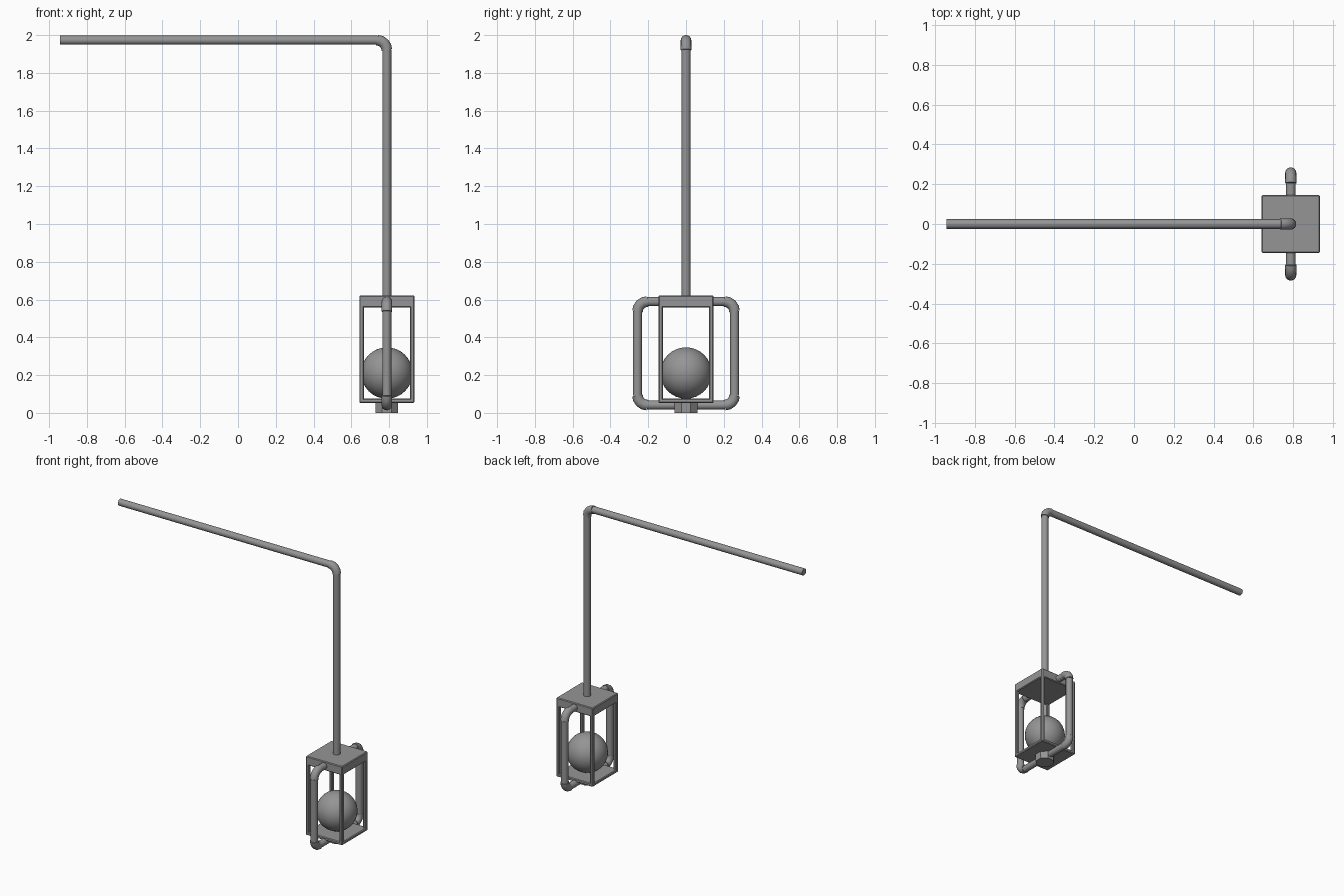
import bpy, bmesh, math
from mathutils import Vector

old = bpy.data.objects.get("Cube")
if old:
    bpy.data.objects.remove(old)

grey = bpy.data.materials.new("mid_grey")
grey.use_nodes = True
COLOUR = (0.3, 0.3, 0.3, 1)
grey.diffuse_color = COLOUR
grey.node_tree.nodes["Principled BSDF"].inputs["Base Color"].default_value = COLOUR

CX = 0.788        # lantern axis
HALF = 0.146      # half width of the lantern
PIPE, COLLAR = 0.024, 0.028


def finish(obj, name, smooth=True):
    obj.name = name
    obj.data.materials.clear()
    obj.data.materials.append(grey)
    if smooth:
        bpy.ops.object.select_all(action='DESELECT')
        obj.select_set(True)
        bpy.context.view_layer.objects.active = obj
        bpy.ops.object.shade_smooth_by_angle(angle=math.radians(35))
    return obj


def box(name, centre, size, bevel=0.005):
    bpy.ops.mesh.primitive_cube_add(size=1, location=centre)
    obj = bpy.context.object
    obj.scale = size
    bpy.ops.object.transform_apply(location=False, rotation=False, scale=True)
    mod = obj.modifiers.new("soft_edges", 'BEVEL')
    mod.width, mod.segments = bevel, 1
    return finish(obj, name, False)


def tube(name, points, radius, sides=16):
    """Sweep a round section along a planar path, mitring each joint."""
    pts = [Vector(p) for p in points]
    dirs = [(b - a).normalized() for a, b in zip(pts, pts[1:])]
    normal = Vector((1, 0, 0)) if all(abs(d.x) < 1e-5 for d in dirs) else Vector((0, 1, 0))
    bm = bmesh.new()
    rings = []
    for i, p in enumerate(pts):
        before, after = dirs[max(i - 1, 0)], dirs[min(i, len(dirs) - 1)]
        tangent = (before + after).normalized()
        side = tangent.cross(normal) / max(tangent.dot(before), 0.3)
        angles = [2 * math.pi * k / sides for k in range(sides)]
        rings.append([bm.verts.new(p + radius * (math.cos(a) * normal + math.sin(a) * side))
                      for a in angles])
    for r0, r1 in zip(rings, rings[1:]):
        for k in range(sides):
            n = (k + 1) % sides
            bm.faces.new((r0[k], r0[n], r1[n], r1[k]))
    bm.faces.new(rings[0])
    bm.faces.new(rings[-1])
    bmesh.ops.recalc_face_normals(bm, faces=bm.faces)
    mesh = bpy.data.meshes.new(name)
    bm.to_mesh(mesh)
    bm.free()
    obj = bpy.data.objects.new(name, mesh)
    bpy.context.collection.objects.link(obj)
    return finish(obj, name)


def elbow(name, corner, d_in, d_out, bend=0.052, steps=4):
    """Thicker collar turning from d_in to d_out around a corner."""
    c, a, b = Vector(corner), Vector(d_in), Vector(d_out)
    hub = c - a * bend + b * bend
    path = []
    for i in range(steps + 1):
        t = math.pi / 2 * i / steps
        path.append(hub - b * bend * math.cos(t) + a * bend * math.sin(t))
    return tube(name, path, COLLAR)


# Hanging bracket
TOP = 1.973
GAP = 0.05
tube("bracket_arm", [(-0.942, 0, TOP), (CX - GAP, 0, TOP)], PIPE)
tube("bracket_drop", [(CX, 0, TOP - GAP), (CX, 0, 0.6)], PIPE)
elbow("bracket_elbow", (CX, 0, TOP), (1, 0, 0), (0, 0, -1))

# Lantern cage
box("lantern_cap", (CX, 0, 0.59), (2 * HALF, 2 * HALF, 0.064))
box("lantern_floor", (CX, 0, 0.064), (2 * HALF, 2 * HALF, 0.022))
POST = 0.024
for sx, x_name in ((-1, "right"), (1, "left")):
    for sy, y_name in ((-1, "front"), (1, "back")):
        off = HALF - POST / 2
        box(f"post_{y_name}_{x_name}", (CX + sx * off, sy * off, 0.315), (POST, POST, 0.515))

# Globe inside the cage
bpy.ops.mesh.primitive_uv_sphere_add(segments=32, ring_count=16, radius=0.136,
                                     location=(CX, 0, 0.211))
finish(bpy.context.object, "globe")

# Hub below the floor
bpy.ops.mesh.primitive_cylinder_add(vertices=8, radius=0.065, depth=0.06,
                                    location=(CX, 0, 0.03), rotation=(0, 0, math.pi / 8))
finish(bpy.context.object, "bottom_hub", False)

# Side pipes, front and back
REACH, LOW, HIGH = 0.257, 0.041, 0.589
for s, label in ((-1, "front"), (1, "back")):
    tube(f"{label}_pipe_top", [(CX, s * 0.12, HIGH), (CX, s * (REACH - GAP), HIGH)], PIPE)
    tube(f"{label}_pipe_side", [(CX, s * REACH, HIGH - GAP), (CX, s * REACH, LOW + GAP)], PIPE)
    tube(f"{label}_pipe_bottom", [(CX, s * (REACH - GAP), LOW), (CX, 0, LOW)], PIPE)
    elbow(f"{label}_elbow_top", (CX, s * REACH, HIGH), (0, s, 0), (0, 0, -1))
    elbow(f"{label}_elbow_bottom", (CX, s * REACH, LOW), (0, 0, -1), (0, -s, 0))
